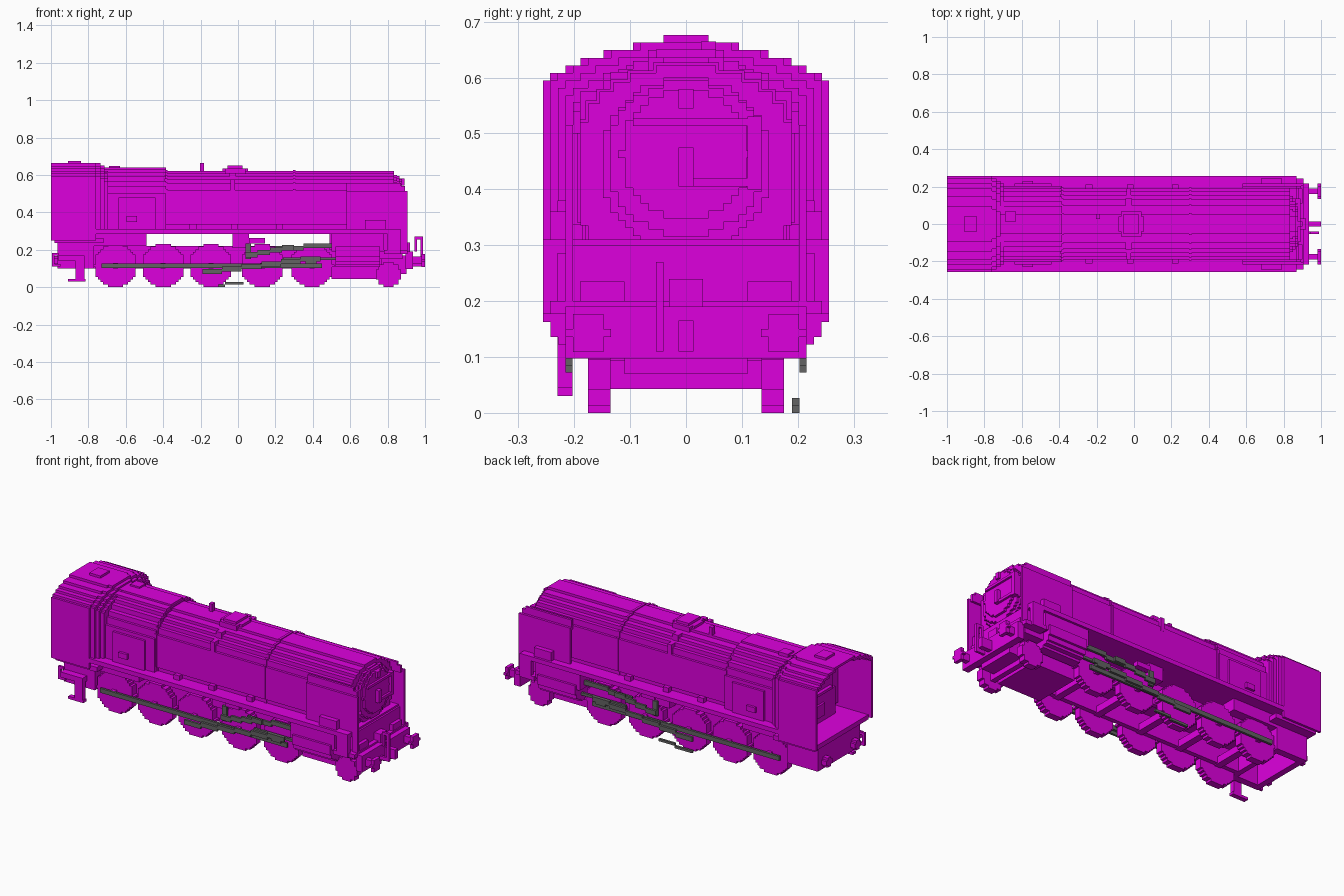
import bpy, bmesh, math

if "Cube" in bpy.data.objects:
    bpy.data.objects.remove(bpy.data.objects["Cube"], do_unlink=True)

V = 0.0135  # edge length of one block


def material(name, rgb):
    m = bpy.data.materials.new(name)
    m.use_nodes = True
    m.diffuse_color = (*rgb, 1)
    b = m.node_tree.nodes["Principled BSDF"]
    b.inputs["Base Color"].default_value = (*rgb, 1)
    b.inputs["Roughness"].default_value = 0.8
    return m


MAGENTA = material("magenta", (0.73, 0.0, 0.73))
GREY = material("dark grey", (0.125, 0.125, 0.125))


def extrude(name, loop, axis, a, b, mat=MAGENTA):
    """Extrude a 2D loop (side, up) from a to b along x or y."""
    bm = bmesh.new()
    place = (lambda p, d: (d, p[0], p[1])) if axis == "x" else (lambda p, d: (p[0], d, p[1]))
    lo = [bm.verts.new(place(p, a)) for p in loop]
    hi = [bm.verts.new(place(p, b)) for p in loop]
    bm.faces.new(lo)
    bm.faces.new(hi[::-1])
    for i in range(len(loop)):
        j = (i + 1) % len(loop)
        bm.faces.new((lo[i], hi[i], hi[j], lo[j]))
    bmesh.ops.recalc_face_normals(bm, faces=bm.faces)
    me = bpy.data.meshes.new(name)
    bm.to_mesh(me)
    bm.free()
    me.materials.append(mat)
    ob = bpy.data.objects.new(name, me)
    bpy.context.collection.objects.link(ob)


def box(name, x0, x1, y0, y1, z0, z1, mat=MAGENTA):
    extrude(name, [(x0, z0), (x1, z0), (x1, z1), (x0, z1)], "y", y0, y1, mat)


def pair(name, x0, x1, y0, y1, z0, z1, mat=MAGENTA):
    box("left_" + name, x0, x1, y0, y1, z0, z1, mat)
    box("right_" + name, x0, x1, -y1, -y0, z0, z1, mat)


def stairs(rows, z0):
    """Stepped symmetric outline from rows of (top height, half width)."""
    left, z = [(-rows[0][1], z0)], z0
    for i, (top, hw) in enumerate(rows):
        if i and hw != rows[i - 1][1]:
            left += [(-rows[i - 1][1], z), (-hw, z)]
        z = top
    left.append((-rows[-1][1], z))
    return left + [(-u, v) for u, v in reversed(left)]


def disc(name, axis, a, b, cu, cz, r):
    """Stepped disc made of block-high rows."""
    n = round(2 * r / V)
    h = 2 * r / n
    rows = []
    for i in range(n):
        zc = -r + (i + 0.5) * h
        rows.append((cz + zc + h / 2, max(1, round(math.sqrt(r * r - zc * zc) / V)) * V))
    extrude(name, [(u + cu, v) for u, v in stairs(rows, cz - r)], axis, a, b)


def stepped_bar(name, x0, z0, x1, z1, n, t, y0, y1):
    dx, dz = (x1 - x0) / n, (z1 - z0) / n
    for i in range(n):
        box(f"{name}_{i + 1}", x0 + i * dx, x0 + (i + 1) * dx, y0, y1, z0 + i * dz, z0 + i * dz + t, GREY)


SIDES = ((1, "left"), (-1, "right"))

# Cab: open stepped shell, tapered front, backhead and floor
CAB = [(0.595, 0.256), (0.608, 0.243), (0.622, 0.216), (0.635, 0.189), (0.649, 0.148), (0.663, 0.095)]
INNER = [(z - V, hw - V) for z, hw in CAB]
extrude("cab_shell", stairs(CAB, 0.25) + stairs(INNER, 0.25)[::-1], "x", -1.0, -0.76)
for i, x in enumerate((-0.76, -0.74, -0.72)):
    rows = [(z - V * i, hw - V * (i + 1)) for z, hw in CAB]
    extrude(f"cab_front_{i + 1}", stairs(rows, 0.285), "x", x - 0.03, x + 0.025)
box("cab_floor", -0.98, -0.72, -0.243, 0.243, 0.237, 0.264)
box("roof_hatch", -0.91, -0.84, -0.04, 0.04, 0.655, 0.676)
extrude("backhead", stairs([(0.42, 0.16), (0.50, 0.135), (0.53, 0.095)], 0.264), "x", -0.83, -0.78)
box("fire_door", -0.842, -0.83, -0.05, 0.05, 0.30, 0.37)
box("backhead_shelf", -0.85, -0.83, -0.11, 0.11, 0.43, 0.445)

# Firebox
FIREBOX = [(0.50, 0.203), (0.54, 0.189), (0.568, 0.175), (0.595, 0.148), (0.615, 0.121), (0.63, 0.095), (0.64, 0.054)]
extrude("firebox", stairs(FIREBOX, 0.285), "x", -0.72, -0.385)
pair("firebox_panel", -0.64, -0.44, 0.20, 0.216, 0.31, 0.48)
pair("firebox_panel_box", -0.595, -0.54, 0.21, 0.23, 0.35, 0.38)
box("safety_valve", -0.69, -0.63, 0.013, 0.068, 0.62, 0.649)

# Boiler, bands and smokebox
BOILER = [(0.335, 0.175), (0.52, 0.189), (0.554, 0.175), (0.575, 0.155), (0.592, 0.13), (0.608, 0.1), (0.622, 0.054)]
BAND = [(z + 0.005, hw + 0.005) for z, hw in BOILER]
extrude("boiler", stairs(BOILER, 0.285), "x", -0.39, 0.835)
for i, x in enumerate((-0.385, 0.30)):
    extrude(f"boiler_band_{i + 1}", stairs(BAND, 0.285), "x", x - 0.007, x + 0.007)
disc("smokebox_ring", "x", 0.83, 0.85, 0, 0.445, 0.155)
disc("smokebox_front", "x", 0.845, 0.864, 0, 0.455, 0.14)
disc("smokebox_door", "x", 0.86, 0.878, 0, 0.463, 0.115)
box("door_strap_upper", 0.875, 0.89, -0.095, 0.13, 0.513, 0.527)
box("door_strap_lower", 0.875, 0.89, 0.0, 0.13, 0.405, 0.42)
box("door_handle", 0.875, 0.90, -0.013, 0.013, 0.405, 0.475)
box("door_hinge", 0.86, 0.89, 0.11, 0.135, 0.40, 0.53)
box("top_lamp", 0.86, 0.89, -0.013, 0.013, 0.545, 0.58)

# Dome, whistle and feed pipes
for i, (rx, ry, z) in enumerate(((0.068, 0.04, 0.636), (0.054, 0.068, 0.636), (0.04, 0.054, 0.65))):
    box(f"dome_{i + 1}", -0.015 - rx, -0.015 + rx, -ry, ry, 0.60, z)
box("whistle", -0.203, -0.182, 0.027, 0.054, 0.60, 0.665)
pair("feed_pipe", -0.045, -0.01, 0.095, 0.135, 0.56, 0.61)
pair("feed_pipe_lower", -0.04, -0.015, 0.14, 0.19, 0.50, 0.575)

# Running board and small fittings on it
box("running_board", -0.76, 0.87, -0.256, 0.256, 0.285, 0.31)
for x in (-0.24, -0.02, 0.22):
    pair(f"board_fitting_{x}", x - 0.018, x + 0.018, 0.185, 0.212, 0.31, 0.337)

# Smoke deflectors: upright sheets inset on the board, top rim leaning inwards
LOWER = [(0.58, 0.30), (0.87, 0.30), (0.87, 0.18), (0.905, 0.18), (0.905, 0.515), (0.58, 0.515)]
UPPER = [(0.58, 0.50), (0.892, 0.50), (0.892, 0.54), (0.872, 0.54), (0.872, 0.556), (0.58, 0.556)]
for s, side in SIDES:
    extrude(side + "_smoke_deflector", LOWER, "y", s * 0.2025, s * 0.216)
    extrude(side + "_deflector_rim", UPPER, "y", s * 0.189, s * 0.2025)
pair("deflector_box", 0.68, 0.79, 0.21, 0.243, 0.31, 0.36)

# Front footplate and buffer beam
box("front_block", 0.60, 0.88, -0.203, 0.203, 0.15, 0.30)
pair("front_side_sheet", 0.80, 0.87, 0.230, 0.256, 0.177, 0.31)
box("front_footplate", 0.78, 0.87, -0.256, 0.256, 0.177, 0.20)
box("front_footplate_edge", 0.86, 0.905, -0.243, 0.243, 0.177, 0.20)
box("buffer_beam", 0.895, 0.935, -0.216, 0.216, 0.097, 0.19)
pair("front_step", 0.86, 0.90, 0.11, 0.19, 0.20, 0.235)
box("front_lamp_iron", 0.88, 0.92, -0.03, 0.03, 0.19, 0.24)
for s, side in SIDES:
    disc(side + "_buffer_stem", "x", 0.93, 0.98, s * 0.175, 0.143, 0.02)
    disc(side + "_buffer_head", "x", 0.98, 1.0, s * 0.175, 0.143, 0.034)
box("coupling_hook", 0.93, 1.0, -0.013, 0.013, 0.11, 0.165)
for i, (x0, x1, z0, z1) in enumerate(((0.945, 0.99, 0.255, 0.27), (0.975, 0.99, 0.13, 0.27),
                                      (0.945, 0.958, 0.19, 0.27), (0.93, 0.99, 0.11, 0.13))):
    box(f"brake_hose_{i + 1}", x0, x1, -0.054, -0.04, z0, z1)

# Cylinders
for s, side in SIDES:
    disc(side + "_cylinder_barrel", "x", 0.52, 0.76, s * 0.175, 0.19, 0.081)
    y0, y1 = sorted((s * 0.14, s * 0.243))
    box(side + "_valve_chest", 0.50, 0.78, y0, y1, 0.19, 0.285)
box("cylinder_saddle", 0.50, 0.77, -0.135, 0.135, 0.045, 0.285)

# Main frames, cross members, rear drag box
pair("frame_plate", -0.80, 0.56, 0.11, 0.135, 0.10, 0.215)
box("frame_top", -0.80, 0.56, -0.135, 0.135, 0.205, 0.22)
box("rear_frame_block", -0.80, -0.49, -0.19, 0.19, 0.22, 0.29)
box("front_frame_block", 0.49, 0.60, -0.15, 0.15, 0.20, 0.29)
pair("drag_box_side", -0.965, -0.77, 0.15, 0.19, 0.10, 0.25)
box("drag_box_end", -0.965, -0.93, -0.19, 0.19, 0.10, 0.25)
box("drag_box_front", -0.80, -0.77, -0.19, 0.19, 0.10, 0.25)
box("pony_frame", 0.76, 0.90, -0.11, 0.11, 0.07, 0.17)

# Driving wheels with crank pins, and leading wheels
for i, x in enumerate((-0.655, -0.40, -0.145, 0.13, 0.395)):
    for s, side in SIDES:
        disc(f"{side}_driving_wheel_{i + 1}", "y", s * 0.135, s * 0.175, x, 0.115, 0.115)
        disc(f"{side}_crank_pin_{i + 1}", "y", s * 0.17, s * 0.192, x, 0.115, 0.014)
    box(f"axle_{i + 1}", x - 0.02, x + 0.02, -0.14, 0.14, 0.095, 0.135)
for s, side in SIDES:
    disc(side + "_leading_wheel", "y", s * 0.135, s * 0.175, 0.805, 0.068, 0.068)
box("leading_axle", 0.79, 0.82, -0.14, 0.14, 0.043, 0.095)

# Rods and valve gear
for s, side in SIDES:
    y0, y1 = sorted((s * 0.19, s * 0.203))
    w0, w1 = sorted((s * 0.203, s * 0.216))
    box(side + "_coupling_rod", -0.73, 0.45, y0, y1, 0.103, 0.128, GREY)
    stepped_bar(side + "_connecting_rod", -0.19, 0.072, 0.44, 0.15, 6, 0.026, w0, w1)
    stepped_bar(side + "_radius_rod", 0.04, 0.16, 0.30, 0.21, 4, 0.027, w0, w1)
    stepped_bar(side + "_valve_rod", 0.20, 0.195, 0.50, 0.222, 2, 0.025, y0, y1)
    box(side + "_crosshead", 0.36, 0.42, min(y0, w0), max(y1, w1), 0.125, 0.16, GREY)
    box(side + "_slide_bar", 0.24, 0.52, y0, y1, 0.145, 0.16, GREY)
    box(side + "_expansion_link", 0.04, 0.07, y0, y1, 0.15, 0.235, GREY)
box("left_return_crank", -0.07, 0.03, 0.19, 0.203, 0.0135, 0.027, GREY)
box("left_return_crank_end", -0.18, -0.07, 0.19, 0.203, 0.0, 0.0135, GREY)
pair("gear_bracket", -0.03, 0.06, 0.13, 0.19, 0.21, 0.29)
pair("gear_bracket_arm", 0.06, 0.145, 0.17, 0.20, 0.235, 0.262)

# Rear fittings: steps, buffers and hose
box("rear_step_hanger", -0.87, -0.82, -0.23, -0.203, 0.045, 0.15)
box("rear_step_tread", -0.91, -0.815, -0.23, -0.203, 0.03, 0.045)
box("rear_step_upper", -0.96, -0.82, -0.23, -0.19, 0.14, 0.17)
for s, side in SIDES:
    disc(side + "_rear_buffer", "x", -0.995, -0.96, s * 0.13, 0.14, 0.027)
box("rear_hose_top", -0.99, -0.96, -0.20, -0.187, 0.17, 0.184)
box("rear_hose", -0.995, -0.98, -0.20, -0.187, 0.11, 0.184)
box("rear_hose_base", -0.99, -0.95, -0.20, -0.187, 0.11, 0.125)
